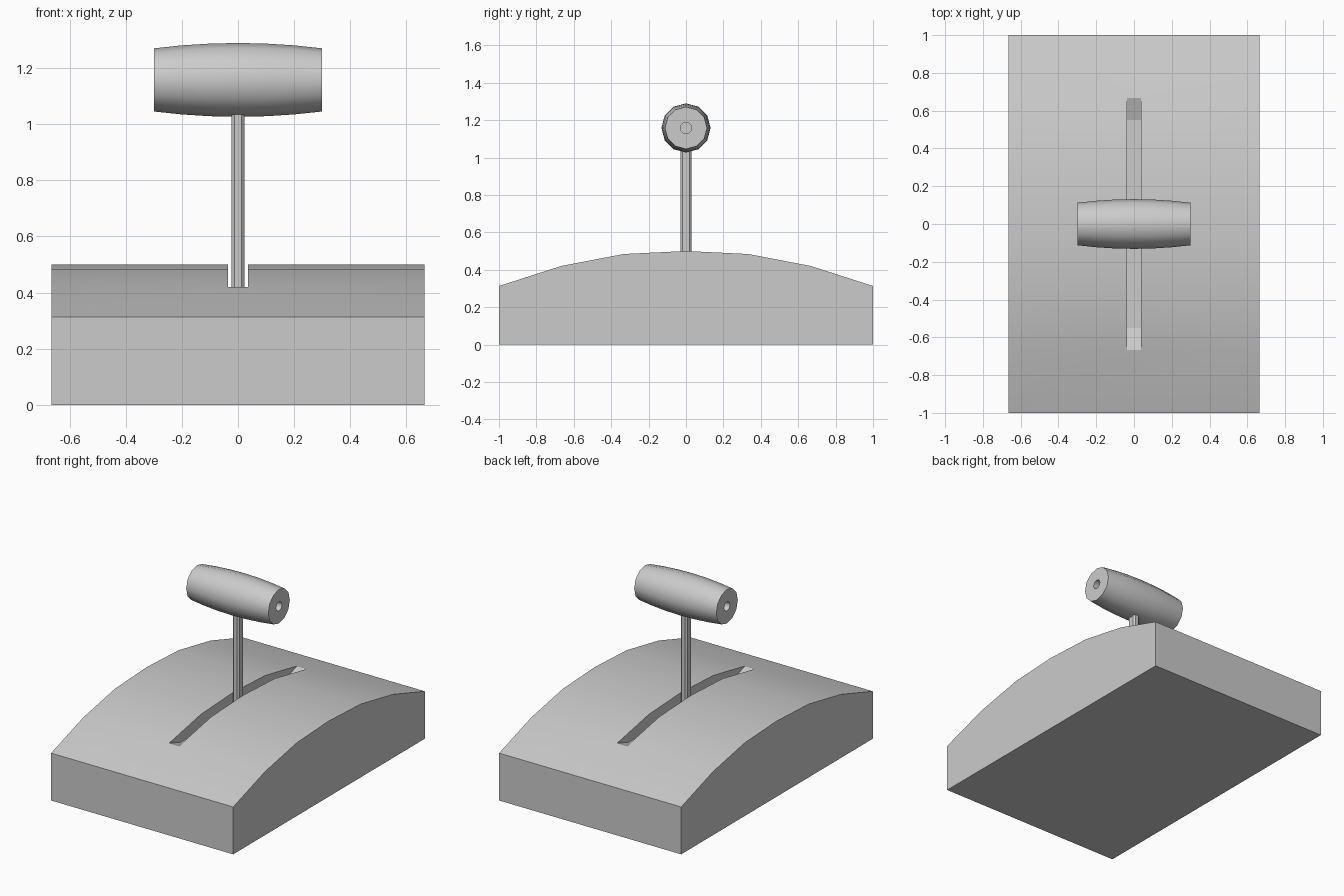
import bpy, bmesh
from math import sin, cos, pi, radians

if "Cube" in bpy.data.objects:
    bpy.data.objects.remove(bpy.data.objects["Cube"])


def make_object(name, verts, faces, smooth=None):
    mesh = bpy.data.meshes.new(name)
    mesh.from_pydata(verts, [], faces)
    bm = bmesh.new()
    bm.from_mesh(mesh)
    bmesh.ops.recalc_face_normals(bm, faces=bm.faces)
    bm.to_mesh(mesh)
    bm.free()
    obj = bpy.data.objects.new(name, mesh)
    bpy.context.collection.objects.link(obj)
    if smooth:
        bpy.ops.object.select_all(action='DESELECT')
        obj.select_set(True)
        bpy.context.view_layer.objects.active = obj
        bpy.ops.object.shade_smooth_by_angle(angle=radians(smooth))
    return obj


def loft(name, rings, smooth=None):
    """Skin equal-sized rings and cap both ends."""
    n = len(rings[0])
    faces = [(k * n + i, k * n + (i + 1) % n, (k + 1) * n + (i + 1) % n, (k + 1) * n + i)
             for k in range(len(rings) - 1) for i in range(n)]
    faces += [tuple(range(n)), tuple(range((len(rings) - 1) * n, len(rings) * n))]
    return make_object(name, [v for r in rings for v in r], faces, smooth)


def extrude_x(name, profile, half, smooth=None):
    return loft(name, [[(x, y, z) for y, z in profile] for x in (-half, half)], smooth)


# Arched base
arch = [(1, .313), (.667, .42), (.333, .484), (0, .5)]
arch += [(-y, z) for y, z in reversed(arch[:-1])]
base = extrude_x("base", [(-1, 0), (1, 0)] + arch, .665, 30)

# Lever slot with ramped ends
slot = extrude_x("slot_cutter", [(.667, .42), (.55, .38), (-.55, .38), (-.667, .42),
                                 (-.667, .7), (.667, .7)], .036)
slot.hide_render = True
slot.hide_set(True)
cut = base.modifiers.new("slot", 'BOOLEAN')
cut.operation = 'DIFFERENCE'
cut.solver = 'EXACT'
cut.object = slot

# Lever shaft with chamfered corners
hx, hy, c = .023, .03, .011
section = [(hx, -hy + c), (hx, hy - c), (hx - c, hy), (-hx + c, hy),
           (-hx, hy - c), (-hx, -hy + c), (-hx + c, -hy), (hx - c, -hy)]
loft("lever_shaft", [[(x, y, z) for x, y in section] for z in (.37, 1.1)])

# Barrel grip with a recessed hole at each end
profile = [(-.25, .03), (-.3, .03)]
profile += [(x / 10, .1315 - .019 * (x / 3) ** 2) for x in range(-3, 4)]
profile += [(.3, .03), (.25, .03)]
loft("grip", [[(x, r * sin(2 * pi * i / 12), 1.158 + r * cos(2 * pi * i / 12)) for i in range(12)]
              for x, r in profile], 35)
